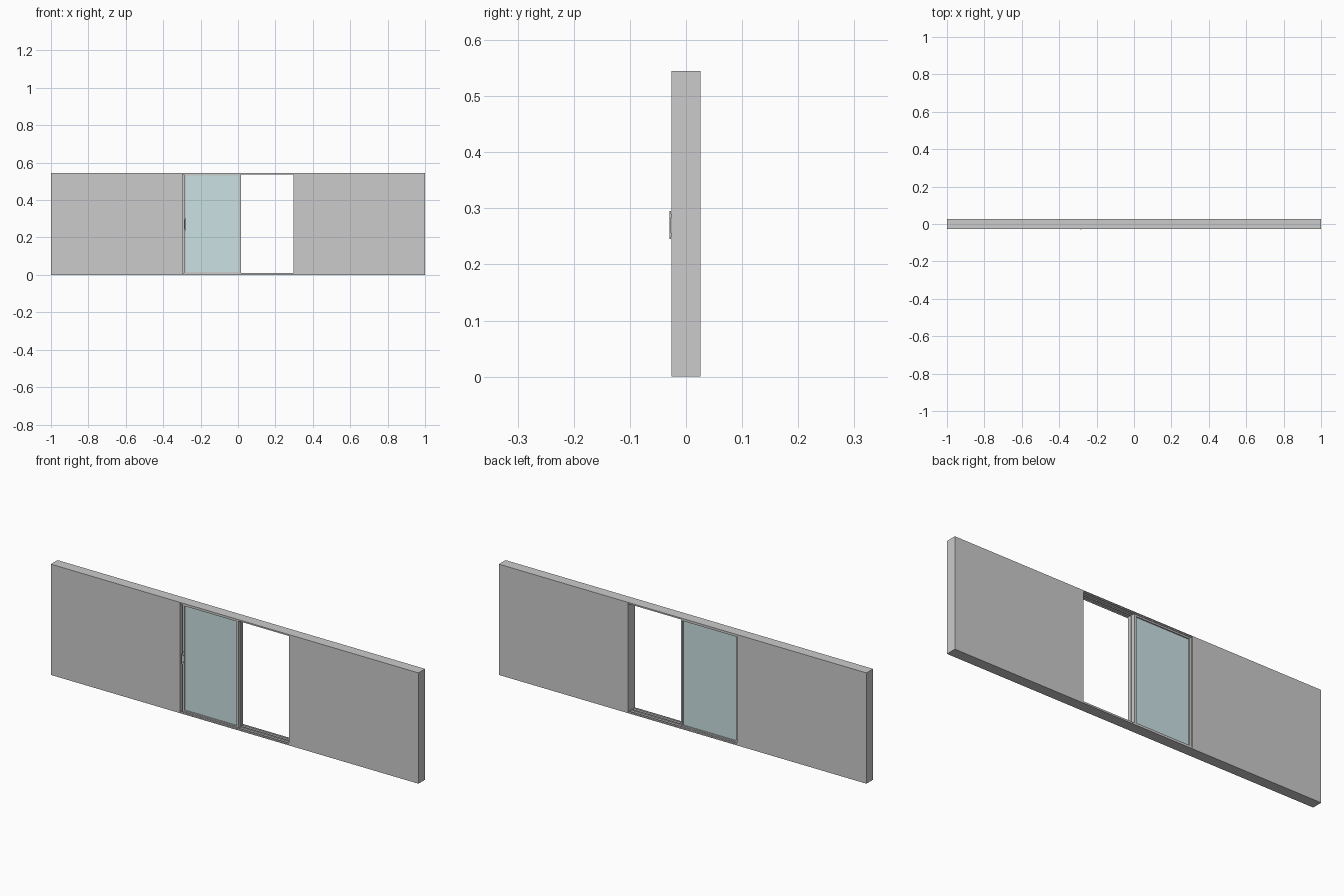
import bpy

if "Cube" in bpy.data.objects:
    bpy.data.objects.remove(bpy.data.objects["Cube"])

def mat(name, c):
    m = bpy.data.materials.new(name)
    m.diffuse_color = (*c, 1)
    m.use_nodes = True
    m.node_tree.nodes["Principled BSDF"].inputs["Base Color"].default_value = m.diffuse_color
    return m

GLASS = mat("glass_tint", (0.60, 0.75, 0.77))

H, D, W = 0.545, 0.026, 0.30      # wall height, half depth, half opening

def boxes(name, items, material=None):
    """One object made of boxes given as (x0, x1, y0, y1, z0, z1)."""
    verts, faces = [], []
    for x0, x1, y0, y1, z0, z1 in items:
        n = len(verts)
        verts += [(x, y, z) for x in (x0, x1) for y in (y0, y1) for z in (z0, z1)]
        faces += [[n + i for i in f] for f in
                  ((0, 1, 3, 2), (4, 6, 7, 5), (0, 4, 5, 1),
                   (2, 3, 7, 6), (0, 2, 6, 4), (1, 5, 7, 3))]
    me = bpy.data.meshes.new(name)
    me.from_pydata(verts, [], faces)
    if material:
        me.materials.append(material)
    ob = bpy.data.objects.new(name, me)
    bpy.context.collection.objects.link(ob)
    return ob

# wall either side of the opening
boxes("wall_left", [(-1, -W, -D, D, 0, H)])
boxes("wall_right", [(W, 1, -D, D, 0, H)])

# outer frame: head and sill plates with track ribs, thin jambs
ribs = (-0.0225, 0.0, 0.0225)
boxes("sill", [(-W, W, -D, D, 0, 0.004)] +
      [(-W, W, y - 0.0015, y + 0.0015, 0.004, 0.010) for y in ribs])
boxes("head", [(-W, W, -D, D, H - 0.003, H)] +
      [(-W, W, y - 0.0015, y + 0.0015, H - 0.008, H - 0.003) for y in ribs])
for name, s in (("jamb_left", -1), ("jamb_right", 1)):
    a, b = sorted((s * W, s * (W - 0.003)))
    boxes(name, [(a, b, -D, D, 0.004, H - 0.003)])

# sliding sashes, both parked on the left half
def sash(name, x0, x1, yc, stile, rail):
    z0, z1, t = 0.006, H - 0.005, 0.009
    boxes(name + "_frame", [
        (x0, x0 + stile, yc - t, yc + t, z0, z1),
        (x1 - stile, x1, yc - t, yc + t, z0, z1),
        (x0 + stile, x1 - stile, yc - t, yc + t, z0, z0 + rail),
        (x0 + stile, x1 - stile, yc - t, yc + t, z1 - rail, z1)])
    boxes(name + "_glass", [(x0 + stile, x1 - stile, yc - 0.003, yc + 0.003,
                             z0 + rail, z1 - rail)], GLASS)

sash("front_sash", -0.288, 0.016, -0.011, 0.010, 0.010)
sash("back_sash", -0.297, 0.014, 0.011, 0.010, 0.010)

# pull handle on the front sash
boxes("handle", [(-0.287, -0.279, -0.023, -0.020, 0.235, 0.305),
                 (-0.285, -0.281, -0.027, -0.023, 0.250, 0.256),
                 (-0.285, -0.281, -0.027, -0.023, 0.284, 0.290),
                 (-0.286, -0.280, -0.029, -0.027, 0.245, 0.295)])
